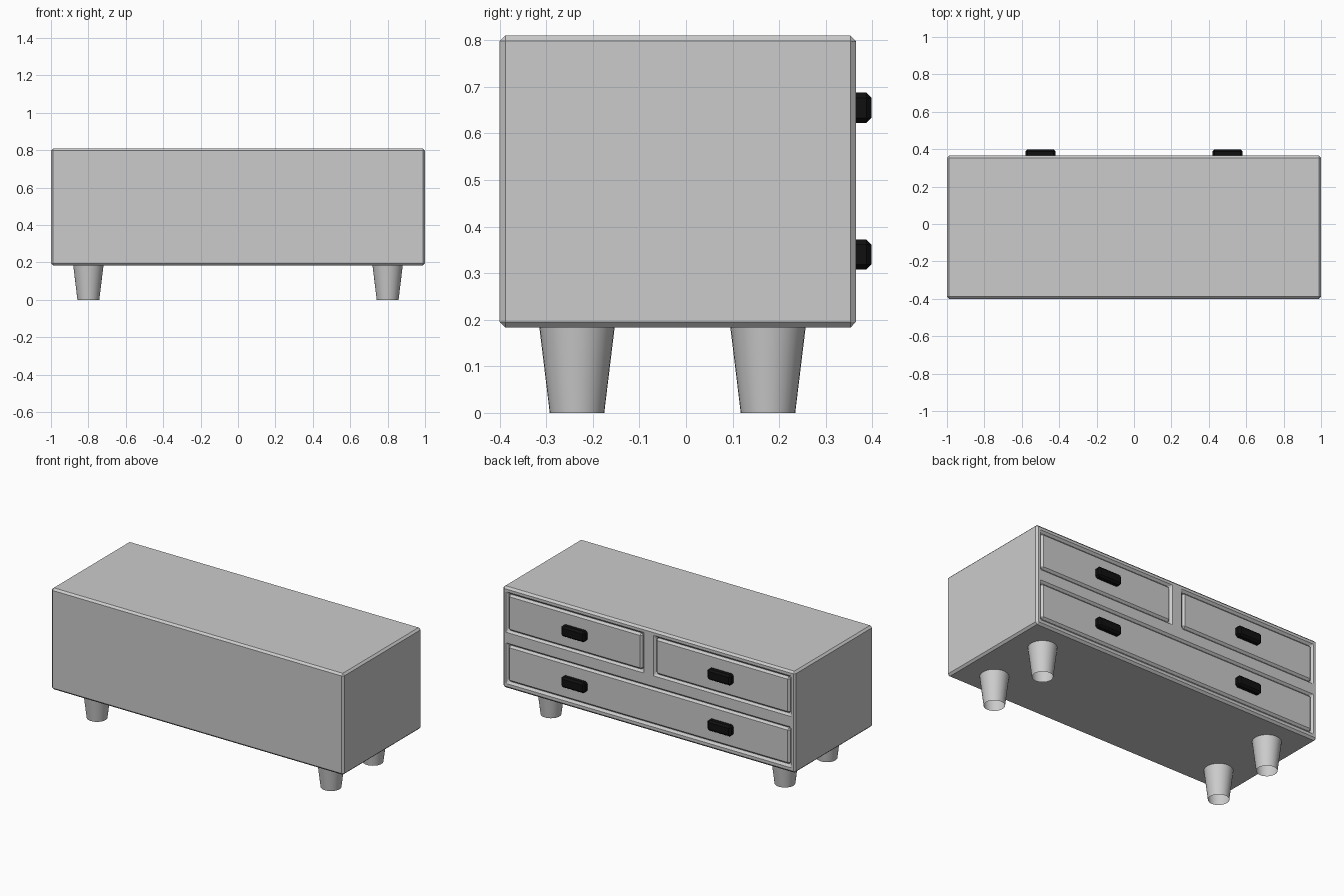
import bpy

if "Cube" in bpy.data.objects:
    bpy.data.objects.remove(bpy.data.objects["Cube"])

BEVEL = 0.012
FRONT = 0.365          # plane of the drawer fronts (+y side)


def box(name, lo, hi, bevel=0.0):
    """Axis-aligned box from two corners, optionally chamfered."""
    size = [b - a for a, b in zip(lo, hi)]
    mid = [(a + b) / 2 for a, b in zip(lo, hi)]
    bpy.ops.mesh.primitive_cube_add(size=1, location=mid)
    ob = bpy.context.object
    ob.name = name
    ob.scale = size
    bpy.ops.object.transform_apply(location=False, rotation=False, scale=True)
    if bevel:
        chamfer(ob, bevel)
    return ob


def chamfer(ob, width):
    mod = ob.modifiers.new("chamfer", 'BEVEL')
    mod.width = width
    mod.segments = 1
    mod.limit_method = 'ANGLE'


# Cabinet body
body = box("cabinet_body", (-1, -0.4, 0.183), (1, FRONT, 0.81))

# Drawer openings and the flush drawer fronts: (x0, x1, z0, z1)
drawers = {
    "upper_left_drawer": (0.045, 0.964, 0.542, 0.768),
    "upper_right_drawer": (-0.964, -0.045, 0.542, 0.768),
    "lower_drawer": (-0.964, 0.964, 0.227, 0.453),
}
for name, (x0, x1, z0, z1) in drawers.items():
    cutter = box(name + "_cutter", (x0, 0.30, z0), (x1, 0.45, z1))
    cutter.hide_render = True
    cutter.hide_set(True)
    cut = body.modifiers.new("opening", 'BOOLEAN')
    cut.operation = 'DIFFERENCE'
    cut.solver = 'EXACT'
    cut.object = cutter
    g = 0.001
    box(name, (x0 + g, 0.305, z0 + g), (x1 - g, FRONT, z1 - g), BEVEL)
chamfer(body, BEVEL)

# Black handles
black = bpy.data.materials.new("black")
black.diffuse_color = (0.005, 0.005, 0.005, 1)
black.use_nodes = True
black.node_tree.nodes["Principled BSDF"].inputs["Base Color"].default_value = black.diffuse_color
for x in (-0.5, 0.5):
    for z in (0.34, 0.655):
        handle = box("drawer_handle", (x - 0.081, 0.34, z - 0.0325),
                     (x + 0.081, 0.398, z + 0.0325), 0.011)
        handle.data.materials.append(black)

# Tapered legs, open at the bottom
for x in (-0.8, 0.8):
    for y in (-0.234, 0.176):
        bpy.ops.mesh.primitive_cone_add(
            vertices=32, radius1=0.0585, radius2=0.081, depth=0.185,
            end_fill_type='NOTHING', location=(x, y, 0.0925))
        bpy.context.object.name = "leg"
        bpy.ops.object.shade_smooth_by_angle()
